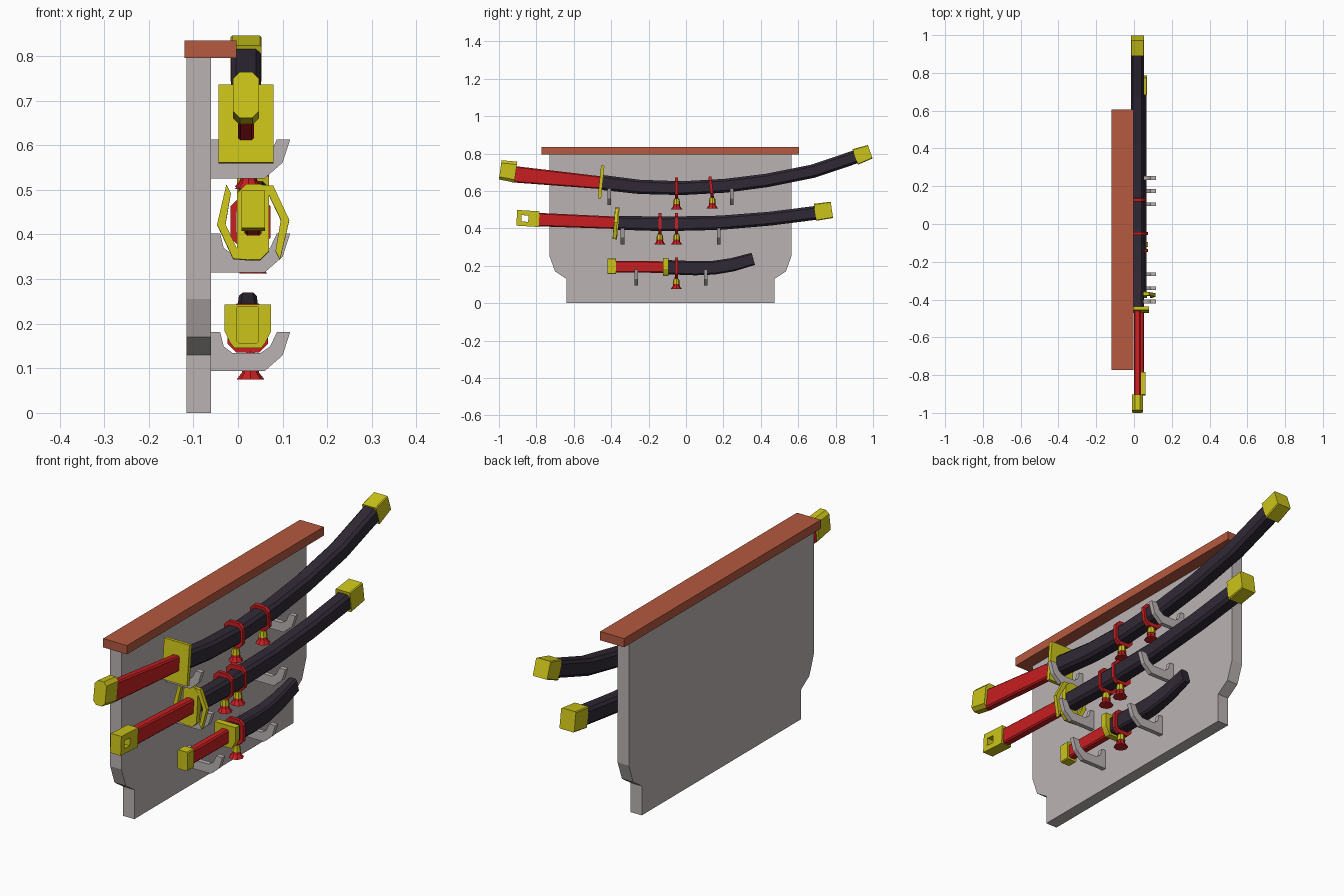
import bpy, bmesh
from math import atan2, cos, sin
from mathutils import Vector

if "Cube" in bpy.data.objects:
    bpy.data.objects.remove(bpy.data.objects["Cube"])


def material(name, rgb):
    m = bpy.data.materials.new(name)
    m.diffuse_color = (*rgb, 1)
    m.use_nodes = True
    m.node_tree.nodes["Principled BSDF"].inputs["Base Color"].default_value = m.diffuse_color
    return m


GOLD = material("gold", (0.6, 0.55, 0.01))
RED = material("red", (0.58, 0.013, 0.015))
BLACK = material("black", (0.03, 0.022, 0.036))
WOOD = material("wood", (0.46, 0.1, 0.05))
STONE = material("stone", (0.5, 0.45, 0.45))


def finish(bm, name, mat, loc=(0, 0, 0), rx=0):
    bmesh.ops.recalc_face_normals(bm, faces=bm.faces)
    me = bpy.data.meshes.new(name)
    bm.to_mesh(me)
    bm.free()
    me.materials.append(mat)
    ob = bpy.data.objects.new(name, me)
    ob.location = loc
    ob.rotation_euler.x = rx
    bpy.context.collection.objects.link(ob)


def prism(name, axis, pts, a, b, mat, loc=(0, 0, 0), rx=0, hole=None):
    """Extrude a profile along x (pts are y,z) or y (pts are x,z)."""
    bm = bmesh.new()

    def loop(p, t):
        return [bm.verts.new((t, u, v) if axis == 'x' else (u, t, v)) for u, v in p]

    def bridge(p, q):
        for i in range(len(p)):
            j = (i + 1) % len(p)
            bm.faces.new((p[i], p[j], q[j], q[i]))
    o0, o1 = loop(pts, a), loop(pts, b)
    bridge(o0, o1)
    if hole:
        h0, h1 = loop(hole, a), loop(hole, b)
        bridge(h0, h1)
        bridge(o0, h0)
        bridge(o1, h1)
    else:
        bm.faces.new(o0)
        bm.faces.new(o1)
    finish(bm, name, mat, loc, rx)


def rect(u0, u1, v0, v1):
    return [(u0, v0), (u1, v0), (u1, v1), (u0, v1)]


def octagon(w, h, c):
    return [(-w + c, -h), (w - c, -h), (w, -h + c), (w, h - c),
            (w - c, h), (-w + c, h), (-w, h - c), (-w, -h + c)]


def loft(name, x, stations, mat, chamfer=0.012):
    """Sweep a chamfered section through stations (y, z, half width, half height)."""
    bm = bmesh.new()
    rings = []
    n = len(stations)
    for i, (y, z, w, h) in enumerate(stations):
        p, q = stations[max(i - 1, 0)], stations[min(i + 1, n - 1)]
        a = atan2(q[1] - p[1], q[0] - p[0])
        rings.append([bm.verts.new((x + u, y - v * sin(a), z + v * cos(a)))
                      for u, v in octagon(w, h, chamfer)])
    for p, q in zip(rings, rings[1:]):
        for i in range(8):
            j = (i + 1) % 8
            bm.faces.new((p[i], p[j], q[j], q[i]))
    bm.faces.new(rings[0])
    bm.faces.new(rings[-1])
    finish(bm, name, mat)


def cone(name, loc, r_bottom, r_top, z0, z1, mat):
    bm = bmesh.new()
    bmesh.ops.create_cone(bm, cap_ends=True, segments=8, radius1=r_bottom,
                          radius2=r_top, depth=z1 - z0)
    finish(bm, name, mat, (loc[0], loc[1], (z0 + z1) / 2))


def cord(x, y, z, tilt=0.0):
    """Red band round the sheath with a hanging tassel."""
    prism("cord_band", 'y', octagon(.045, .055, .02), -.008, .008, RED, (x, y, z), tilt,
          octagon(.031, .034, .011))
    ty = y + tilt * .055
    cone("tassel_knot", (x + .006, ty), .012, .008, z - .065, z - .05, RED)
    cone("tassel_bead", (x + .006, ty), .019, .015, z - .087, z - .06, GOLD)
    cone("tassel_neck", (x + .006, ty), .019, .016, z - .098, z - .085, RED)
    cone("tassel_skirt", (x + .006, ty), .031, .018, z - .115, z - .098, RED)


# Back board and top shelf
C = -.083
half = [(.557, 0), (.557, .13), (.617, .17), (.648, .255), (.648, .797)]
prism("back_board", 'x', [(C + y, z) for y, z in half] + [(C - y, z) for y, z in half[::-1]],
      -.115, -.06, STONE)
prism("top_shelf", 'x', rect(-.773, .605, .796, .835), -.12, -.003, WOOD)

# Hooks
hook = [(-.06, 0), (.06, 0), (.1, .035), (.117, .087), (.087, .087), (.072, .055), (.05, .04),
        (-.012, .04), (-.032, .055), (-.04, .087), (-.06, .087)]
for z, ys in ((.526, (-.411, .244)), (.315, (-.34, .175)), (.094, (-.266, .105))):
    for y in ys:
        prism("hook", 'y', hook, -.01, .01, STONE, (0, y, z))

# Long sword
X = .018
loft("long_sheath", X, [(-.445, .645, .032, .04), (-.25, .622, .033, .038), (-.02, .615, .034, .037),
                        (.21, .628, .034, .037), (.43, .656, .034, .036), (.68, .706, .034, .036),
                        (.92, .787, .034, .036)], BLACK)
loft("long_sheath_cap", X, [(.905, .782, .035, .044), (.985, .81, .035, .038)], GOLD, .004)
loft("long_handle", X, [(-.925, .69, .018, .044), (-.46, .645, .018, .034)], RED, .006)
loft("long_pommel", X, [(-.993, .713, .029, .052), (-.91, .701, .029, .056)], GOLD, .015)
prism("long_guard", 'y', rect(-.062, .062, -.088, .088), -.009, .009, GOLD, (X, -.454, .648), -.1)
cord(X, -.05, .617)
cord(X, .134, .622, .12)

# Middle sword
X = .034
loft("middle_sheath", X, [(-.37, .43, .033, .037), (-.11, .424, .033, .039), (.18, .43, .033, .038),
                          (.45, .452, .033, .037), (.71, .485, .033, .037)], BLACK)
loft("middle_sheath_cap", X, [(.69, .486, .036, .046), (.78, .499, .036, .044)], GOLD, .004)
loft("middle_handle", X, [(-.79, .447, .019, .036), (-.37, .43, .019, .033)], RED, .006)
prism("middle_pommel", 'x', rect(-.06, .06, -.042, .042), -.026, .026, GOLD,
      (X, -.845, .453), -.06, rect(-.035, .002, -.018, .016))
prism("middle_guard", 'y', octagon(.036, .085, .02), -.016, .008, GOLD, (X, -.37, .427), -.08)
wing = [(-.06, .085), (-.081, -.005), (-.045, -.082), (-.01, -.085), (-.018, -.07),
        (-.035, -.062), (-.062, -.005), (-.05, .065)]
for s in (1, -1):
    prism("middle_guard_wing", 'y', [(s * u, s * v) for u, v in wing], -.009, .009, GOLD,
          (X, -.376, .427), -.08)
cord(X - .006, -.14, .428)
cord(X - .006, -.05, .428)

# Short blade
X = .022
loft("short_sheath", X, [(-.11, .193, .03, .038), (.05, .187, .03, .038), (.15, .19, .028, .037),
                         (.25, .206, .024, .036), (.36, .237, .02, .034)], BLACK, .008)
loft("short_handle", X, [(-.385, .196, .018, .031), (-.11, .193, .018, .031)], RED, .006)
loft("short_pommel", X, [(-.42, .198, .025, .042), (-.375, .198, .025, .042)], GOLD, .004)
guard = [(.052, .05), (.052, -.01), (.04, -.035), (.03, -.048)]
prism("short_guard", 'y', guard + [(-u, v) for u, v in guard[::-1]], -.014, .014, GOLD,
      (X, -.108, .193))
cord(X, -.052, .19)
